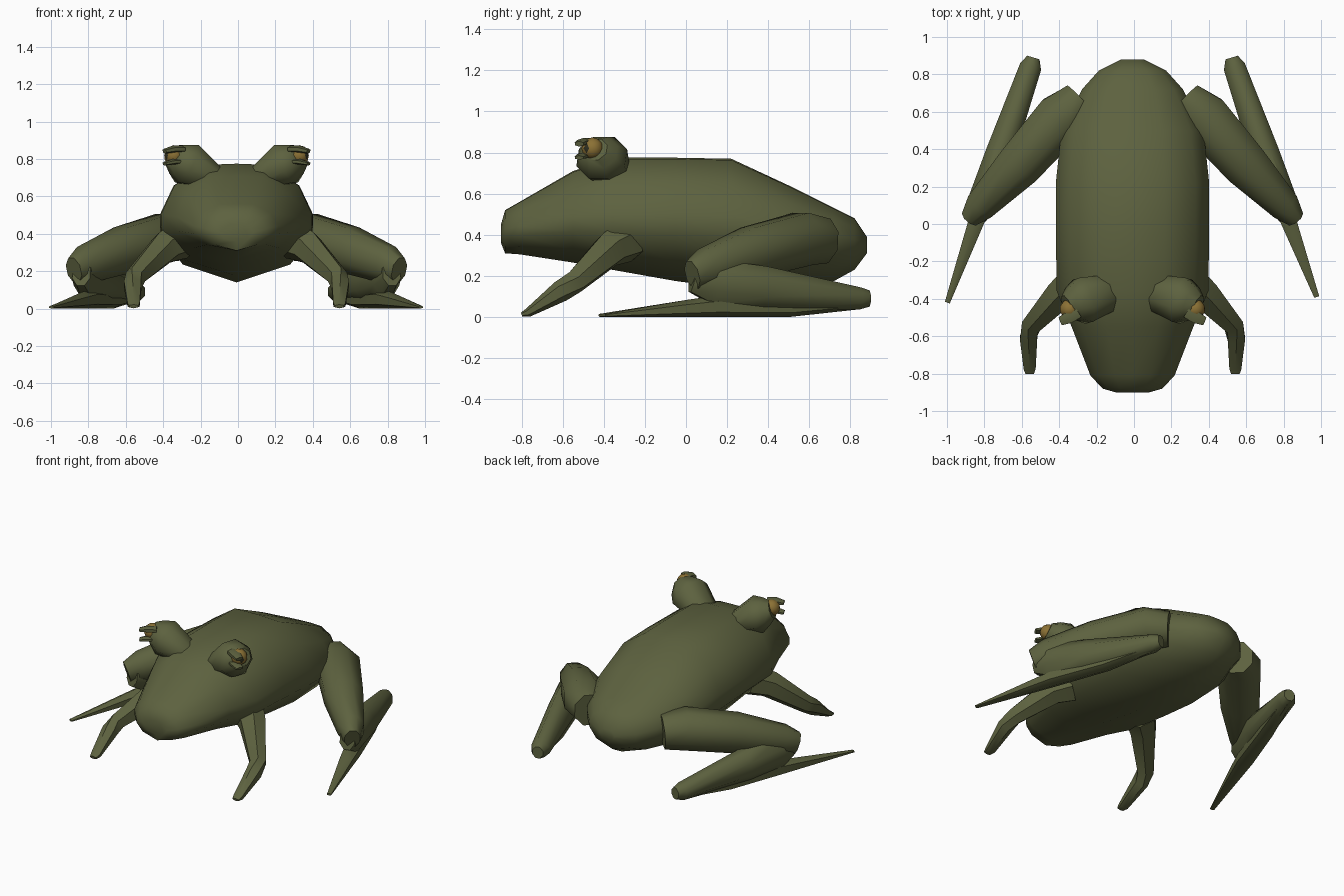
import bpy, bmesh, math
from mathutils import Vector

if "Cube" in bpy.data.objects:
    bpy.data.objects.remove(bpy.data.objects["Cube"])

CX = -0.008  # symmetry plane


def material(name, rgb):
    m = bpy.data.materials.new(name)
    m.diffuse_color = (*rgb, 1)
    m.use_nodes = True
    m.node_tree.nodes["Principled BSDF"].inputs["Base Color"].default_value = m.diffuse_color
    return m


GREEN = material("olive_skin", (0.110, 0.122, 0.050))
AMBER = material("amber_eye", (0.260, 0.165, 0.035))
DARK = material("dark_pupil", (0.03, 0.03, 0.015))


def finish(name, bm, mat, angle=50):
    bmesh.ops.recalc_face_normals(bm, faces=bm.faces)
    me = bpy.data.meshes.new(name)
    bm.to_mesh(me)
    bm.free()
    ob = bpy.data.objects.new(name, me)
    bpy.context.collection.objects.link(ob)
    me.materials.append(mat)
    bpy.ops.object.select_all(action='DESELECT')
    ob.select_set(True)
    bpy.context.view_layer.objects.active = ob
    bpy.ops.object.shade_smooth_by_angle(angle=math.radians(angle))
    return ob


def skin(name, rings, mat):
    """Bridge a list of point rings and cap both ends."""
    bm = bmesh.new()
    vs = [[bm.verts.new(p) for p in r] for r in rings]
    n = len(vs[0])
    for a, b in zip(vs, vs[1:]):
        for i in range(n):
            j = (i + 1) % n
            bm.faces.new((a[i], a[j], b[j], b[i]))
    bm.faces.new(vs[0])
    bm.faces.new(vs[-1])
    return finish(name, bm, mat)


def limb(name, side, stations, mat=GREEN, n=8):
    """Stations are x, y, z, half width, half height along the limb."""
    pts = [Vector((CX + side * s[0], s[1], s[2])) for s in stations]
    rings = []
    for i, (p, s) in enumerate(zip(pts, stations)):
        t = (pts[min(i + 1, len(pts) - 1)] - pts[max(i - 1, 0)]).normalized()
        across = t.cross(Vector((0, 0, 1))).normalized()
        up = across.cross(t)
        ring = []
        for k in range(n):
            a = 2 * math.pi * (k + 0.5) / n
            q = p + (across * math.cos(a) * s[3] + up * math.sin(a) * s[4]) * 1.06
            q.z = max(q.z, 0)
            ring.append(q)
        rings.append(ring)
    return skin(name, rings, mat)


# Body: cross-sections of y, half width, bottom, middle, top
sections = [
    (-0.90, 0.09, 0.36, 0.40, 0.45), (-0.88, 0.16, 0.31, 0.41, 0.52),
    (-0.81, 0.225, 0.305, 0.42, 0.56), (-0.55, 0.325, 0.265, 0.45, 0.71),
    (-0.36, 0.405, 0.23, 0.45, 0.775), (-0.05, 0.41, 0.175, 0.45, 0.775),
    (0.22, 0.41, 0.14, 0.44, 0.77), (0.50, 0.38, 0.145, 0.41, 0.64),
    (0.72, 0.27, 0.175, 0.38, 0.53), (0.82, 0.18, 0.23, 0.36, 0.48),
    (0.88, 0.06, 0.31, 0.35, 0.39)]
half = [(0, 1), (0.42, 0.98), (0.82, 0.64), (1, 0.16), (0.99, -0.18), (0.7, -0.68), (0, -1)]
profile = half + [(-x, z) for x, z in half[-2:0:-1]]
skin("body", [[Vector((CX + w * x, y, mid + z * ((top - mid) if z > 0 else (mid - bot))))
               for x, z in profile] for y, w, bot, mid, top in sections], GREEN)

for side, label in ((-1, "left"), (1, "right")):
    # Hind leg
    limb(label + "_thigh", side, [
        (0.28, 0.67, 0.37, 0.10, 0.11), (0.38, 0.57, 0.38, 0.14, 0.13),
        (0.60, 0.32, 0.315, 0.125, 0.125), (0.81, 0.10, 0.235, 0.085, 0.10),
        (0.87, 0.03, 0.205, 0.05, 0.07)])
    limb(label + "_shin", side, [
        (0.83, 0.03, 0.19, 0.05, 0.07), (0.80, 0.14, 0.17, 0.075, 0.11),
        (0.71, 0.37, 0.14, 0.08, 0.11), (0.545, 0.84, 0.09, 0.06, 0.055),
        (0.53, 0.89, 0.09, 0.035, 0.04)])
    tip = (0.99, -0.42) if side < 0 else (0.985, -0.39)
    limb(label + "_hind_foot", side, [
        (0.54, 0.85, 0.07, 0.035, 0.03), (0.66, 0.50, 0.045, 0.05, 0.045),
        (0.79, 0.14, 0.05, 0.055, 0.05), (0.84, 0.0, 0.04, 0.045, 0.04),
        (*tip, 0.008, 0.015, 0.007)], n=6)

    # Front leg
    limb(label + "_front_leg", side, [
        (0.29, -0.29, 0.37, 0.10, 0.10), (0.38, -0.37, 0.33, 0.085, 0.085),
        (0.54, -0.54, 0.17, 0.055, 0.055), (0.555, -0.61, 0.125, 0.05, 0.05),
        (0.55, -0.77, 0.02, 0.035, 0.02), (0.55, -0.80, 0.012, 0.025, 0.01)], n=6)

    # Raised eye socket on the head
    limb(label + "_eye_mound", side, [
        (0.13, -0.37, 0.70, 0.10, 0.07), (0.265, -0.41, 0.775, 0.125, 0.115),
        (0.315, -0.425, 0.80, 0.095, 0.085), (0.35, -0.44, 0.815, 0.06, 0.055)])

    # Eyeball with a pupil set on its outer face
    bm = bmesh.new()
    bmesh.ops.create_icosphere(bm, subdivisions=2, radius=0.054)
    bmesh.ops.translate(bm, verts=bm.verts, vec=(CX + side * 0.335, -0.455, 0.82))
    eye = finish(label + "_eye", bm, AMBER)
    eye.data.materials.append(DARK)
    look = Vector((side * 0.8, -0.6, 0)).normalized()
    for f in eye.data.polygons:
        if f.normal.dot(look) > 0.94:
            f.material_index = 1

    # Upper and lower eyelids
    for part, z, r in (("upper", 0.852, 0.018), ("lower", 0.785, 0.014)):
        limb(f"{label}_{part}_eyelid", side, [
            (0.29, -0.47, z, 0.035, r), (0.34, -0.50, z, 0.035, r),
            (0.385, -0.52, z - 0.01, 0.025, r * 0.7)], n=6)
